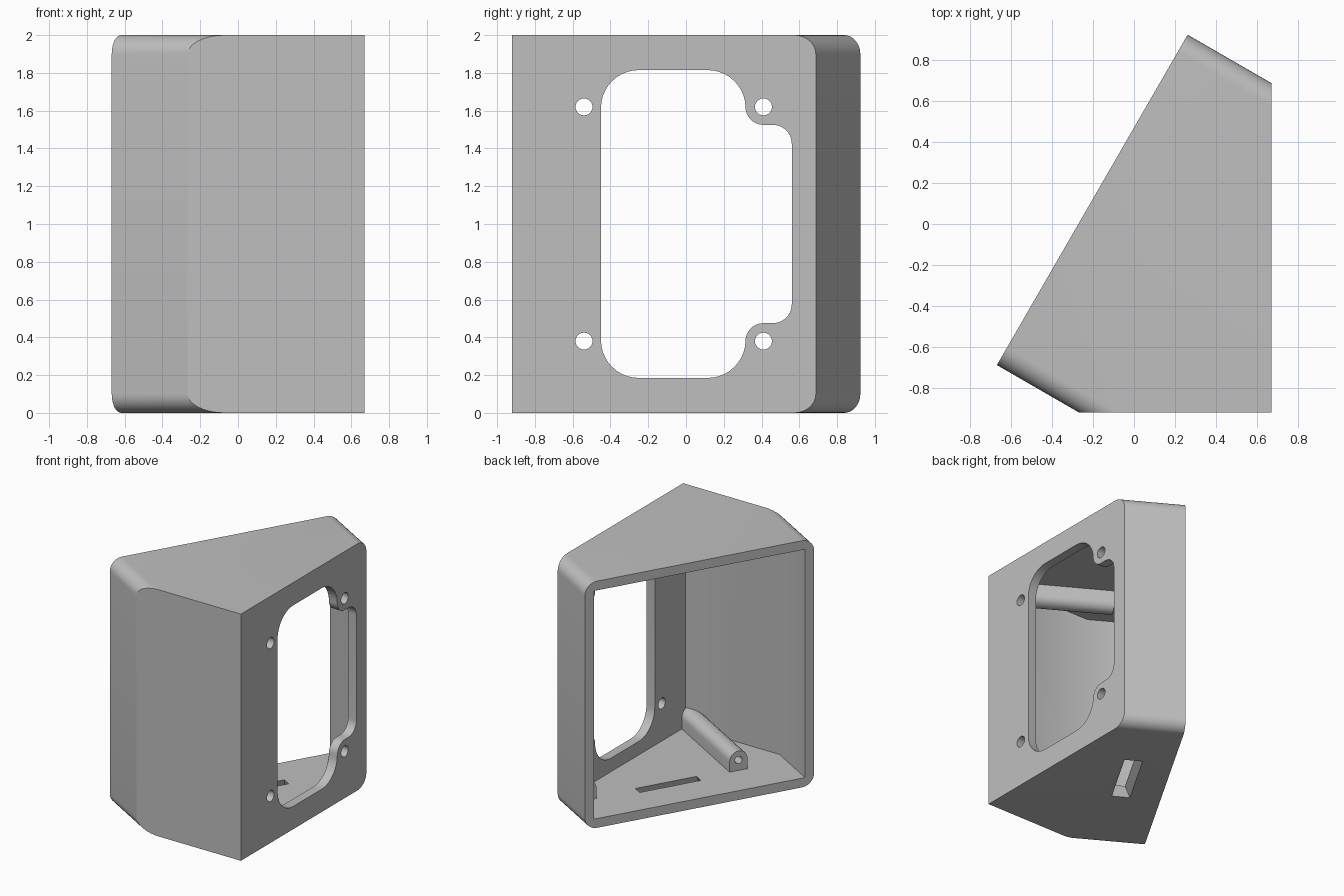
import bpy, bmesh, math
from mathutils import Vector

if "Cube" in bpy.data.objects:
    bpy.data.objects.remove(bpy.data.objects["Cube"])

# Housing axes: U runs along the open slanted face, N points into the housing
U = Vector((0.5, math.sqrt(0.75), 0))
N = Vector((math.sqrt(0.75), -0.5, 0))
Z = Vector((0, 0, 1))
X = Vector((1, 0, 0))
Y = Vector((0, 1, 0))
OPEN = -0.235      # N position of the open face
HALF = 0.93        # half width along U
WALL = 0.075
SIDE_X, SIDE_Y = 0.67, -0.92


def arc(cx, cy, r, a0, a1, n=10):
    return [(cx + r * math.cos(math.radians(a0 + (a1 - a0) * i / n)),
             cy + r * math.sin(math.radians(a0 + (a1 - a0) * i / n)))
            for i in range(n + 1)]


def circle(cx, cy, r, n=24):
    return arc(cx, cy, r, 0, 360, n)[:-1]


def rect(a0, a1, b0, b1):
    return [(a0, b0), (a1, b0), (a1, b1), (a0, b1)]


def prism(name, pts, axes, lo, hi, end_pts=None, clip=None):
    """Extrude a profile along axes[2]; clip trims it at the x and y side planes."""
    a, b, d = axes
    bm = bmesh.new()
    v0 = [bm.verts.new(a * p + b * q + d * lo) for p, q in pts]
    v1 = [bm.verts.new(a * p + b * q + d * hi) for p, q in (end_pts or pts)]
    bm.faces.new(v0)
    bm.faces.new(v1)
    for i in range(len(pts)):
        j = (i + 1) % len(pts)
        bm.faces.new((v0[i], v0[j], v1[j], v1[i]))
    if clip is not None:
        for co, no in ((X * (SIDE_X - clip), X), (Y * (SIDE_Y + clip), -Y)):
            cut = bmesh.ops.bisect_plane(bm, geom=bm.verts[:] + bm.edges[:] + bm.faces[:],
                                         plane_co=co, plane_no=no, clear_outer=True)
            edges = [e for e in cut['geom_cut'] if isinstance(e, bmesh.types.BMEdge)]
            bmesh.ops.holes_fill(bm, edges=edges, sides=0)
    bmesh.ops.recalc_face_normals(bm, faces=bm.faces[:])
    me = bpy.data.meshes.new(name)
    bm.to_mesh(me)
    bm.free()
    ob = bpy.data.objects.new(name, me)
    bpy.context.collection.objects.link(ob)
    return ob


def combine(target, tool, operation):
    mod = target.modifiers.new(operation.lower(), 'BOOLEAN')
    mod.operation, mod.solver, mod.object = operation, 'EXACT', tool
    bpy.context.view_layer.objects.active = target
    bpy.ops.object.modifier_apply(modifier=mod.name)
    bpy.data.objects.remove(tool)


# Outer shell: rounded rectangle pushed along N, trimmed by the two square sides
r = 0.1
h = HALF - r
outline = (arc(h, r, r, -90, 0) + arc(h, 2 - r, r, 0, 90)
           + arc(-h, 2 - r, r, 90, 180) + arc(-h, r, r, 180, 270))
housing = prism('housing', outline, (U, Z, N), OPEN, 1.6, clip=0)

# Hollow inside
cavity = prism('cavity', rect(WALL - HALF, HALF - WALL, WALL, 2 - WALL), (U, Z, N),
               OPEN - 0.2, 1.6, clip=WALL)
combine(housing, cavity, 'DIFFERENCE')

# Arched screw posts on the floor and ceiling, with blind screw holes
PW, PZ, FACE = 0.073, 0.16, 0.083
for u in (-0.465, 0.76):
    for top in (False, True):
        post = [(u - PW, 0.04), (u + PW, 0.04)] + arc(u, PZ, PW, 0, 180, 12)
        bore = circle(u, PZ, 0.03, 16)
        if top:
            post = [(p, 2 - q) for p, q in post]
            bore = [(p, 2 - q) for p, q in bore]
        combine(housing, prism('screw_post', post, (U, Z, N), FACE, 1.6, clip=0.04), 'UNION')
        combine(housing, prism('screw_bore', bore, (U, Z, N), FACE - 0.05, FACE + 0.2),
                'DIFFERENCE')

# Window in the side panel: upper half profile, mirrored about z = 1
half = (arc(0.46, 1.425, 0.1, 0, 90) + arc(0.41, 1.62, 0.095, 270, 180)
        + arc(0.115, 1.615, 0.2, 0, 90) + arc(-0.25, 1.615, 0.2, 90, 180))
window = half + [(p, 2 - q) for p, q in reversed(half)]
combine(housing, prism('window', window, (Y, Z, X), 0.5, 0.8), 'DIFFERENCE')

# Four panel screw holes
for y in (-0.54, 0.41):
    for z in (0.38, 1.62):
        combine(housing, prism('panel_hole', circle(y, z, 0.045), (Y, Z, X), 0.5, 0.8),
                'DIFFERENCE')

# Tapered slot through the floor
slot = prism('floor_slot', rect(-0.18, 0.38, 0.0, 0.14), (U, N, Z), 0, WALL,
             end_pts=rect(-0.14, 0.355, 0.045, 0.12))
slot.scale.z = 1.02
slot.location.z = -0.0007
bpy.context.view_layer.update()
combine(housing, slot, 'DIFFERENCE')

# Plain grey plastic
grey = bpy.data.materials.new('grey_plastic')
grey.diffuse_color = (0.52, 0.52, 0.52, 1)
grey.use_nodes = True
grey.node_tree.nodes["Principled BSDF"].inputs["Base Color"].default_value = grey.diffuse_color
housing.data.materials.clear()
housing.data.materials.append(grey)
for poly in housing.data.polygons:
    poly.material_index = 0

bpy.ops.object.select_all(action='DESELECT')
housing.select_set(True)
bpy.context.view_layer.objects.active = housing
bpy.ops.object.shade_smooth_by_angle(angle=math.radians(30))
